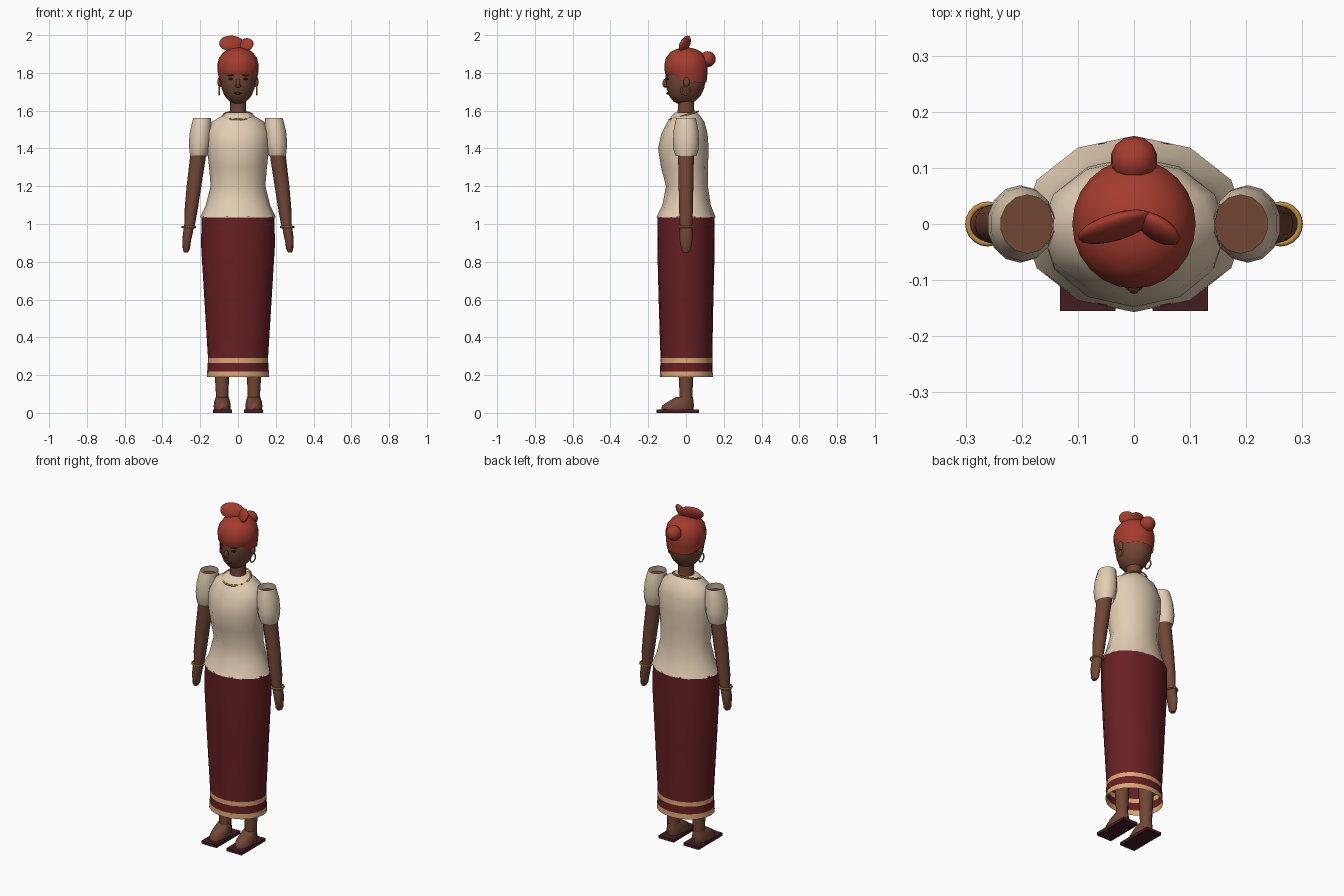
import bpy, bmesh, math
from mathutils import Matrix, Vector


def material(name, r, g, b):
    m = bpy.data.materials.new(name)
    m.diffuse_color = (r, g, b, 1)
    return m


SKIN = material("brown skin", 0.165, 0.062, 0.036)
HAIR = material("red headwrap", 0.37, 0.045, 0.027)
CREAM = material("cream cloth", 0.76, 0.61, 0.45)
MAROON = material("maroon cloth", 0.135, 0.014, 0.017)
TRIM = material("tan trim", 0.70, 0.38, 0.17)
GOLD = material("gold", 0.50, 0.26, 0.055)
SOLE = material("dark sole", 0.055, 0.012, 0.016)
DARK = material("dark eye", 0.02, 0.009, 0.008)
LIP = material("lip brown", 0.10, 0.028, 0.022)


def finish(name, bm, mats, angle=50):
    bmesh.ops.recalc_face_normals(bm, faces=bm.faces)
    me = bpy.data.meshes.new(name)
    bm.to_mesh(me)
    bm.free()
    for m in mats:
        me.materials.append(m)
    ob = bpy.data.objects.new(name, me)
    bpy.context.collection.objects.link(ob)
    bpy.context.view_layer.objects.active = ob
    ob.select_set(True)
    bpy.ops.object.shade_smooth_by_angle(angle=math.radians(angle))
    ob.select_set(False)
    return ob


# Loft of horizontal elliptical rings (cx, cy, z, rx, ry)
def loft(name, rings, mat, n=12, bottom=True, top=True, rule=None, edit=None, mats=None):
    bm = bmesh.new()
    loops = []
    for cx, cy, z, rx, ry in rings:
        loops.append([bm.verts.new((cx + rx * math.sin(2 * math.pi * i / n),
                                    cy - ry * math.cos(2 * math.pi * i / n), z))
                      for i in range(n)])
    for a, b in zip(loops, loops[1:]):
        for i in range(n):
            j = (i + 1) % n
            bm.faces.new((a[i], a[j], b[j], b[i]))
    if bottom:
        bm.faces.new(loops[0])
    if top:
        bm.faces.new(loops[-1])
    if edit:
        edit(loops)
    if rule:
        for f in bm.faces:
            f.material_index = rule(f.calc_center_median())
    return finish(name, bm, mats or [mat])


def blob(name, loc, size, mat, rot=(0, 0, 0), u=14, v=10):
    bm = bmesh.new()
    bmesh.ops.create_uvsphere(bm, u_segments=u, v_segments=v, radius=1)
    ob = finish(name, bm, [mat])
    ob.location, ob.scale = loc, size
    ob.rotation_euler = [math.radians(a) for a in rot]
    return ob


def ring(name, loc, R, r, mat, rot=(0, 0, 0), sy=1.0, n=20):
    bm = bmesh.new()
    k = 6
    vs = [[bm.verts.new(((R + r * math.cos(2 * math.pi * j / k)) * math.cos(2 * math.pi * i / n),
                         (R + r * math.cos(2 * math.pi * j / k)) * math.sin(2 * math.pi * i / n) * sy,
                         r * math.sin(2 * math.pi * j / k))) for j in range(k)] for i in range(n)]
    for i in range(n):
        for j in range(k):
            a, b = vs[i], vs[(i + 1) % n]
            bm.faces.new((a[j], b[j], b[(j + 1) % k], a[(j + 1) % k]))
    ob = finish(name, bm, [mat], 70)
    ob.location = loc
    ob.rotation_euler = [math.radians(a) for a in rot]
    return ob


# Long skirt with two trim bands near the hem
loft("skirt", [(0, 0.002, 0.19, 0.165, 0.141), (0, 0.002, 0.22, 0.163, 0.139),
               (0, 0.002, 0.265, 0.160, 0.138), (0, 0.002, 0.29, 0.159, 0.137),
               (0, 0, 0.6, 0.178, 0.145), (0, 0, 0.88, 0.195, 0.152), (0, 0, 1.04, 0.194, 0.151)],
     None, n=20, bottom=False, mats=[MAROON, TRIM],
     rule=lambda c: int(c.z < 0.22 or 0.265 < c.z < 0.29))

# Fitted blouse with flared hem
loft("blouse", [(0, 0, 1.035, 0.2, 0.157), (0, 0.003, 1.1, 0.17, 0.128),
                (0, 0.005, 1.2, 0.145, 0.111), (0, -0.008, 1.3, 0.153, 0.124),
                (0, -0.014, 1.4, 0.164, 0.134), (0, -0.008, 1.48, 0.166, 0.122),
                (0, 0, 1.54, 0.14, 0.098), (0, 0, 1.57, 0.09, 0.077),
                (0, 0, 1.59, 0.058, 0.058)], CREAM, bottom=False)

# Neck and necklace
loft("neck", [(0, 0, 1.56, 0.046, 0.046), (0, 0, 1.62, 0.042, 0.043), (0, 0, 1.70, 0.042, 0.044)], SKIN)
ring("necklace", (0, -0.012, 1.574), 0.079, 0.005, GOLD, rot=(16, 0, 0))

# Egg-shaped head
loft("head", [(0, -0.015, 1.637, 0.022, 0.03), (0, -0.01, 1.65, 0.046, 0.058),
              (0, -0.006, 1.68, 0.072, 0.084), (0, -0.003, 1.72, 0.088, 0.1),
              (0, -0.003, 1.77, 0.096, 0.107), (0, 0, 1.83, 0.097, 0.104),
              (0, 0, 1.88, 0.07, 0.075)], SKIN, n=20)


# Headwrap cap with scalloped front edge
def scallop(loops):
    for i, v in enumerate(loops[0]):
        if v.co.y < -0.045:
            v.co.z += 0.026 + (0.006 if i % 2 else -0.006)
        elif v.co.y > 0.05:
            v.co.z -= 0.012


loft("headwrap", [(0, 0.002, 1.762, 0.1, 0.107), (0, 0.001, 1.8, 0.107, 0.113),
                  (0, 0, 1.84, 0.11, 0.115), (0, 0, 1.88, 0.1, 0.106),
                  (0, 0, 1.91, 0.077, 0.082), (0, 0, 1.927, 0.047, 0.05),
                  (0, 0, 1.934, 0.015, 0.016)], HAIR, n=24, bottom=False, edit=scallop)
blob("back_bun", (0, 0.115, 1.873), (0.042, 0.042, 0.042), HAIR)
blob("bow_left", (-0.033, -0.005, 1.955), (0.07, 0.019, 0.045), HAIR, rot=(-22, 0, 17))
blob("bow_right", (0.042, -0.008, 1.948), (0.045, 0.018, 0.038), HAIR, rot=(-22, 0, -32))

# Nose and mouth
blob("nose", (0, -0.108, 1.745), (0.012, 0.017, 0.024), SKIN)
blob("nose_base", (0, -0.109, 1.731), (0.017, 0.012, 0.009), SKIN)
blob("mouth", (0, -0.097, 1.692), (0.022, 0.008, 0.006), LIP)

# Paired parts
for s, side in ((-1, "left"), (1, "right")):
    blob("eye_" + side, (s * 0.038, -0.098, 1.768), (0.016, 0.006, 0.006), DARK, rot=(0, 0, s * 20))
    blob("eyebrow_" + side, (s * 0.039, -0.1, 1.787), (0.02, 0.005, 0.003), DARK, rot=(0, s * 6, s * 20))
    blob("ear_" + side, (s * 0.097, 0.003, 1.752), (0.012, 0.017, 0.027), SKIN)
    ring("earring_" + side, (s * 0.1, -0.002, 1.708), 0.024, 0.004, GOLD, rot=(0, 90, 0), n=16)

    # Puffed sleeve, open at shoulder
    loft("sleeve_" + side, [(s * 0.208, 0, 1.36, 0.046, 0.054), (s * 0.206, 0, 1.39, 0.053, 0.065),
                            (s * 0.203, 0, 1.43, 0.059, 0.069), (s * 0.198, 0, 1.49, 0.058, 0.066),
                            (s * 0.193, 0, 1.535, 0.052, 0.058), (s * 0.19, 0, 1.56, 0.048, 0.052)],
         CREAM, n=14, bottom=False, top=False)

    # Arm and tapered hand
    loft("arm_" + side, [(s * 0.258, 0, 0.975, 0.026, 0.032), (s * 0.25, 0, 1.06, 0.034, 0.036),
                         (s * 0.233, 0, 1.2, 0.039, 0.039), (s * 0.21, 0, 1.37, 0.042, 0.042),
                         (s * 0.198, 0, 1.47, 0.05, 0.052), (s * 0.193, 0, 1.525, 0.05, 0.055)], SKIN)
    loft("hand_" + side, [(s * 0.275, 0, 0.85, 0.011, 0.016), (s * 0.274, 0, 0.865, 0.018, 0.026),
                          (s * 0.271, 0, 0.92, 0.024, 0.034), (s * 0.264, 0, 0.96, 0.026, 0.034),
                          (s * 0.258, 0, 1.0, 0.026, 0.032)], SKIN)
    ring("bracelet_" + side, (s * 0.261, 0, 0.984), 0.035, 0.005, GOLD)

    # Lower leg, foot and sandal
    loft("leg_" + side, [(s * 0.084, 0, 0.05, 0.034, 0.036), (s * 0.084, 0, 0.1, 0.033, 0.034),
                         (s * 0.085, 0, 0.2, 0.038, 0.039), (s * 0.085, 0, 0.4, 0.046, 0.048)], SKIN)
    loft("foot_" + side, [(s * 0.084, -0.045, 0.016, 0.043, 0.085), (s * 0.084, -0.043, 0.038, 0.045, 0.085),
                          (s * 0.084, -0.027, 0.06, 0.042, 0.067), (s * 0.084, -0.008, 0.085, 0.034, 0.044)], SKIN)
    bm = bmesh.new()
    bmesh.ops.create_cube(bm, size=1, matrix=Matrix.Translation((s * 0.0825, -0.043, 0.009))
                          @ Matrix.Diagonal((0.099, 0.224, 0.018, 1)))
    finish("sandal_" + side, bm, [SOLE], 30)
